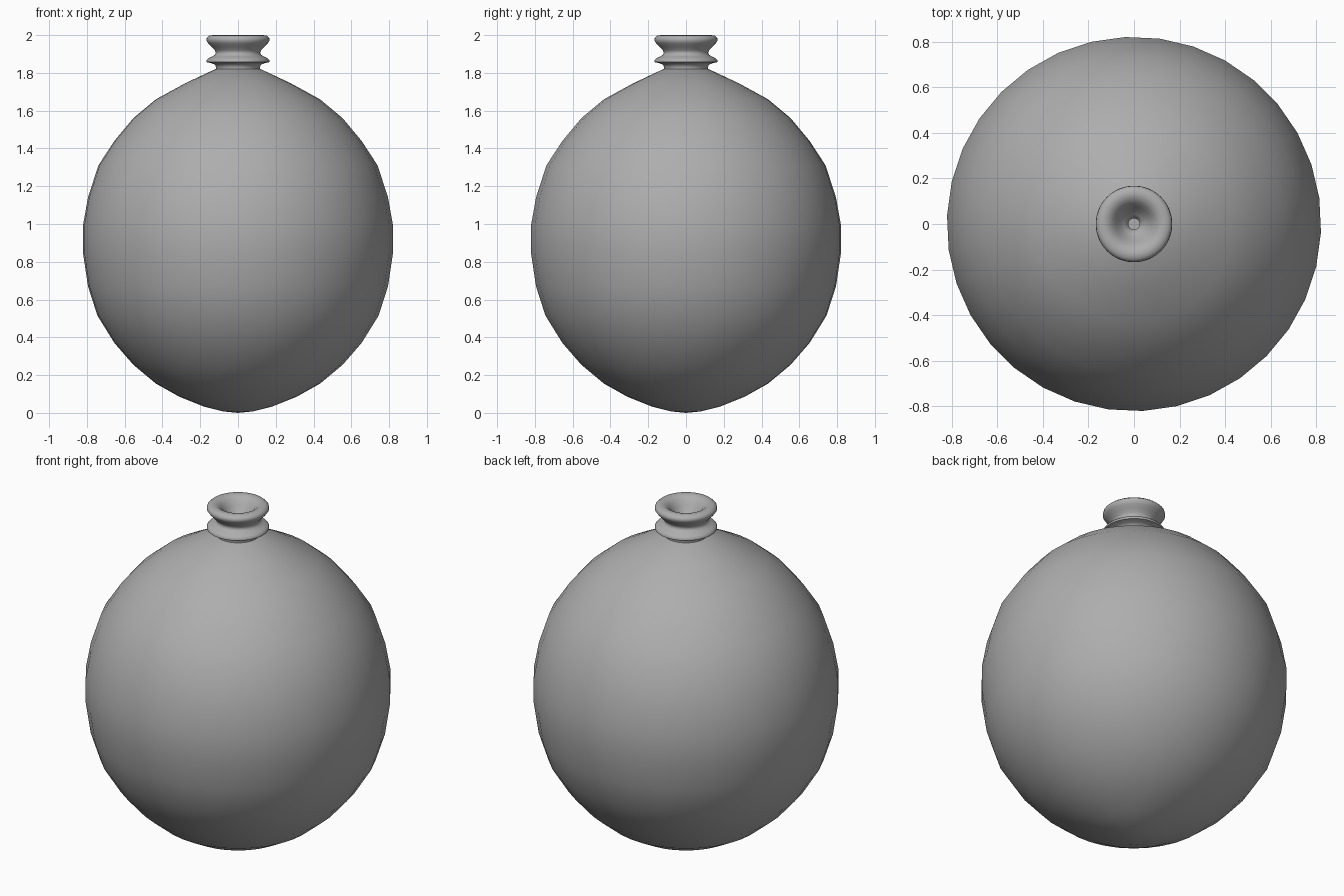
import bpy, bmesh, math

if "Cube" in bpy.data.objects:
    bpy.data.objects.remove(bpy.data.objects["Cube"])

# Dark grey shared by all parts
grey = bpy.data.materials.new("dark_grey")
grey.diffuse_color = (0.42, 0.42, 0.42, 1)
grey.use_nodes = True
grey.node_tree.nodes["Principled BSDF"].inputs["Base Color"].default_value = grey.diffuse_color


def lathe(name, profile, sides, turn=0.0, sharp=40):
    """Revolve (radius, height) points about z; zero radius makes a pole."""
    bm = bmesh.new()
    rings = []
    for r, z in profile:
        if r == 0:
            rings.append([bm.verts.new((0, 0, z))] * sides)
        else:
            rings.append([bm.verts.new((r * math.cos(turn + 2 * math.pi * i / sides),
                                        r * math.sin(turn + 2 * math.pi * i / sides), z))
                          for i in range(sides)])
    for a, b in zip(rings, rings[1:]):
        for i in range(sides):
            j = (i + 1) % sides
            bm.faces.new(list(dict.fromkeys((a[i], a[j], b[j], b[i]))))
    bmesh.ops.recalc_face_normals(bm, faces=bm.faces)
    mesh = bpy.data.meshes.new(name)
    bm.to_mesh(mesh)
    bm.free()
    mesh.materials.append(grey)
    ob = bpy.data.objects.new(name, mesh)
    bpy.context.collection.objects.link(ob)
    bpy.ops.object.select_all(action='DESELECT')
    ob.select_set(True)
    bpy.context.view_layer.objects.active = ob
    bpy.ops.object.shade_smooth_by_angle(angle=math.radians(sharp))
    return ob


# Round body, coarse enough to show a faceted outline
body = [(0, 0), (0.08, 0.008), (0.18, 0.033), (0.31, 0.085), (0.435, 0.155),
        (0.555, 0.255), (0.655, 0.37), (0.745, 0.515), (0.795, 0.67),
        (0.822, 0.85), (0.822, 0.99), (0.795, 1.14), (0.74, 1.31),
        (0.655, 1.44), (0.555, 1.56), (0.435, 1.66), (0.28, 1.745),
        (0.12, 1.82), (0, 1.83)]
lathe("body", body, 34, math.radians(-2.6))

# Knotted neck: stem, thin collar, waist, flared lip and funnel mouth
neck = [(0.118, 1.80), (0.116, 1.825), (0.12, 1.842), (0.14, 1.851), (0.167, 1.857),
        (0.168, 1.866), (0.158, 1.877), (0.14, 1.885), (0.123, 1.895), (0.117, 1.907),
        (0.123, 1.92), (0.14, 1.938), (0.157, 1.956), (0.168, 1.972), (0.165, 1.986),
        (0.152, 1.997), (0.132, 2.0), (0.112, 1.995), (0.093, 1.98), (0.077, 1.958),
        (0.06, 1.933), (0.042, 1.913), (0.025, 1.90), (0.025, 1.87), (0, 1.87)]
lathe("neck", neck, 64, 0, 60)
